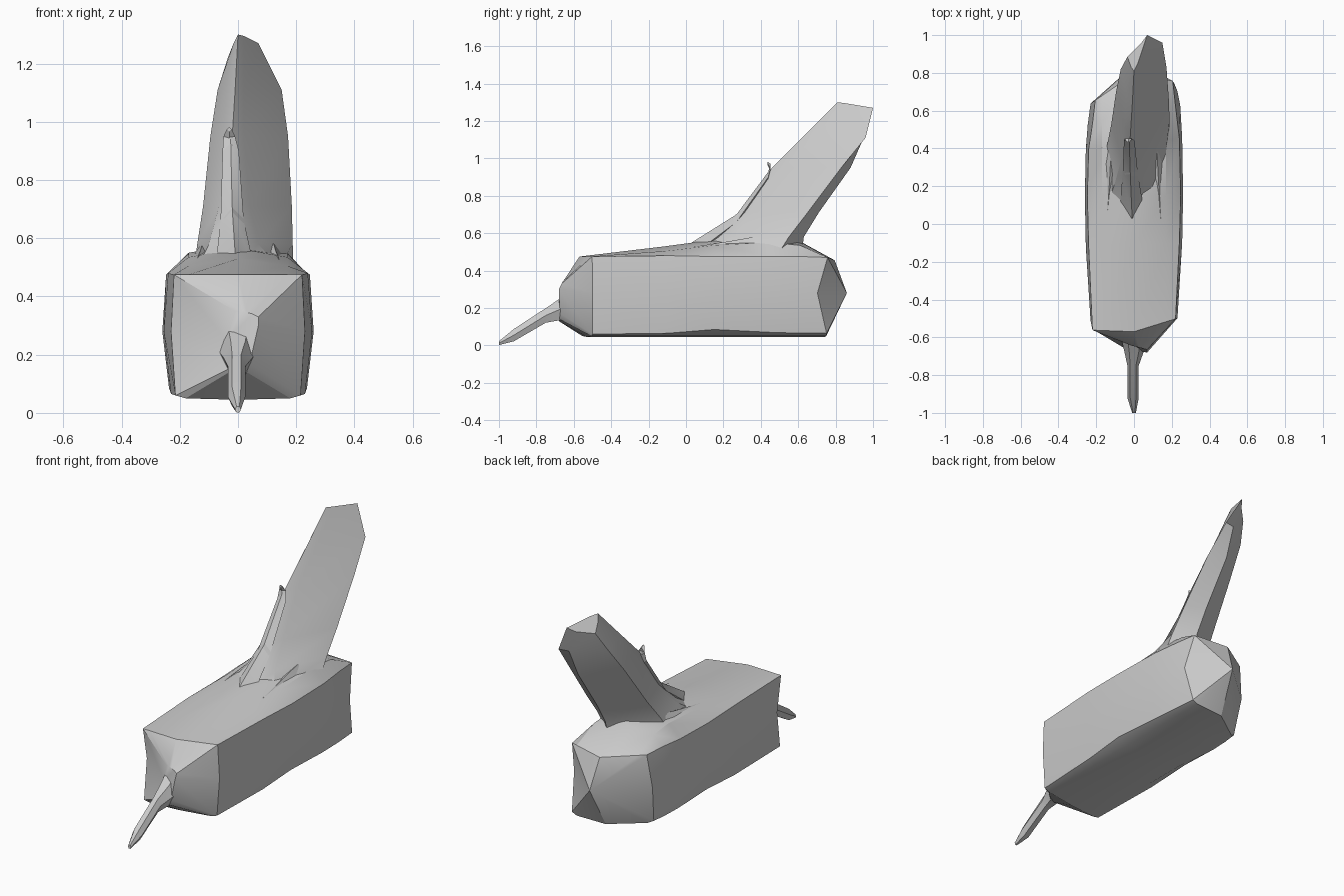
import bpy, bmesh, math
from mathutils import Vector

cube = bpy.data.objects.get("Cube")
if cube:
    bpy.data.objects.remove(cube, do_unlink=True)

# One plain grey for everything
grey = bpy.data.materials.new("plain grey")
grey.use_nodes = True
grey.diffuse_color = (0.6, 0.6, 0.6, 1)
grey.node_tree.nodes["Principled BSDF"].inputs["Base Color"].default_value = (0.6, 0.6, 0.6, 1)


def loft(name, rings, end=None, angle=25):
    """Skin a list of equal rings; the last closes with a fan to a point or a flat face."""
    bm = bmesh.new()
    loops = [[bm.verts.new(p) for p in ring] for ring in rings]
    n = len(loops[0])
    for a, b in zip(loops, loops[1:]):
        for i in range(n):
            j = (i + 1) % n
            bm.faces.new((a[i], a[j], b[j], b[i]))
    bm.faces.new(loops[0])
    if end is None:
        bm.faces.new(loops[-1])
    else:
        tip = bm.verts.new(end)
        for i in range(n):
            bm.faces.new((loops[-1][i], loops[-1][(i + 1) % n], tip))
    bmesh.ops.recalc_face_normals(bm, faces=bm.faces)
    mesh = bpy.data.meshes.new(name)
    bm.to_mesh(mesh)
    bm.free()
    mesh.materials.append(grey)
    obj = bpy.data.objects.new(name, mesh)
    bpy.context.collection.objects.link(obj)
    bpy.ops.object.select_all(action='DESELECT')
    obj.select_set(True)
    bpy.context.view_layer.objects.active = obj
    bpy.ops.object.shade_smooth_by_angle(angle=math.radians(angle))
    return obj


def body_ring(y_left, y_right, wb, wm, wt, zb, zt, zs, zr,
              bow=0, bow_low=0, pinch_left=0, pinch_right=0, tuck=0):
    """Skewed section; bow pushes the centre along y, pinch the mid sides, tuck the low left."""
    outline = [(-wb, zb), (-wm, 0.28), (-wt, zt), (-0.17, zs), (0, zr),
               (0.17, zs), (wt, zt), (wm, 0.28), (wb, zb), (0.18, 0.05), (0, 0.045), (-0.18, 0.05)]
    ring = []
    for x, z in outline:
        y = y_left + (y_right - y_left) * (x / 0.44 + 0.5)
        y += (bow if z > 0.2 else bow_low) * (1 - abs(x) / max(wb, wm, wt))
        if z == 0.28:
            y += pinch_right if x > 0 else pinch_left
        if z < 0.2 and x < 0:
            y -= tuck
        ring.append((x, y, z))
    return ring


# Nose: small off-centre patch that the front facets run to
nose = [(-0.035, -0.665, 0.15), (-0.04, -0.625, 0.25), (-0.01, -0.645, 0.35), (0.01, -0.65, 0.35),
        (0.03, -0.655, 0.345), (0.05, -0.66, 0.34), (0.07, -0.665, 0.33), (0.07, -0.68, 0.30),
        (0.04, -0.675, 0.17), (0.03, -0.675, 0.14), (0, -0.68, 0.13), (-0.03, -0.67, 0.14)]

# Body: long box with bulging sides and faceted ends
loft("body", [
    nose,
    body_ring(-0.56, -0.50, 0.215, 0.23, 0.22, 0.06, 0.475, 0.475, 0.475,
              bow=-0.04, pinch_left=0.05),
    body_ring(-0.12, -0.10, 0.23, 0.255, 0.24, 0.065, 0.48, 0.505, 0.53),
    body_ring(0.15, 0.15, 0.237, 0.26, 0.247, 0.085, 0.475, 0.535, 0.565),
    body_ring(0.40, 0.45, 0.23, 0.255, 0.24, 0.07, 0.475, 0.55, 0.58),
    body_ring(0.53, 0.62, 0.22, 0.245, 0.22, 0.065, 0.475, 0.535, 0.575, tuck=0.02),
    body_ring(0.64, 0.75, 0.21, 0.23, 0.205, 0.065, 0.47, 0.468, 0.455,
              bow=0.1, bow_low=0.045, pinch_right=-0.05, tuck=0.05),
], end=(0.02, 0.86, 0.28))


def fin_ring(z, lead, right, trail, left, flare_right, flare_left):
    return [(x, y, z) for x, y in (lead, flare_right, right, trail, left, flare_left)]


# Fin: raked blade with a flared root and a slanted tip
loft("fin", [
    fin_ring(0.50, (0, -0.02), (0.19, 0.50), (0.07, 0.62), (-0.15, 0.38), (0.14, 0.12), (-0.14, 0.10)),
    fin_ring(0.58, (-0.01, 0.12), (0.188, 0.55), (0.08, 0.63), (-0.14, 0.43), (0.07, 0.24), (-0.10, 0.22)),
    fin_ring(0.71, (-0.02, 0.28), (0.185, 0.65), (0.08, 0.71), (-0.12, 0.53), (0.04, 0.36), (-0.065, 0.35)),
    fin_ring(0.95, (-0.02, 0.46), (0.172, 0.83), (0.08, 0.88), (-0.095, 0.70), (0.02, 0.52), (-0.05, 0.53)),
    fin_ring(1.11, (-0.01, 0.62), (0.15, 0.96), (0.09, 0.95), (-0.07, 0.82), (0.02, 0.68), (-0.04, 0.69)),
    [(0, 0.81, 1.30), (0.02, 0.85, 1.295), (0.07, 1.0, 1.27),
     (0.04, 0.96, 1.24), (-0.035, 0.885, 1.22), (-0.015, 0.83, 1.27)],
])


def tube(name, stations, sides):
    """Polygonal tube along y; each station is x, y, z, half width, half height."""
    rings = []
    for x, y, z, w, h in stations:
        turns = [2 * math.pi * i / sides for i in range(sides)]
        rings.append([(x + w * math.cos(t), y, z + h * math.sin(t)) for t in turns])
    return loft(name, rings, angle=30)


# Spout: tapered, drooping from the nose
tube("spout", [(0, -0.62, 0.21, 0.065, 0.09),
               (0, -0.68, 0.19, 0.05, 0.065),
               (-0.005, -0.75, 0.16, 0.03, 0.045),
               (-0.005, -0.92, 0.055, 0.03, 0.038),
               (0, -1.0, 0.012, 0.01, 0.012)], 6)

# Spur: slim rib up the leading edge, ending in a little hook
diamond = [Vector(p) for p in ((1, 0, 0), (0, 0, 1), (-1, 0, 0), (0, 0, -1))]
loft("spur", [[Vector(c) + d * r for d in diamond] for c, r in (
    ((-0.01, 0.03, 0.48), 0.07),
    ((-0.02, 0.27, 0.66), 0.04),
    ((-0.025, 0.44, 0.90), 0.028),
    ((-0.03, 0.452, 0.95), 0.02),
    ((-0.03, 0.435, 0.975), 0.008))])

# Root pleats: low folds running from the deck into the fin
for side in (-1, 1):
    loft("root_pleat", [[(side * x, y, z) for x, y, z in tri] for tri in (
        ((0.18, -0.10, 0.48), (0.15, -0.10, 0.505), (0.11, -0.10, 0.48)),
        ((0.18, 0.20, 0.50), (0.13, 0.22, 0.555), (0.07, 0.20, 0.50)),
        ((0.14, 0.40, 0.54), (0.12, 0.42, 0.59), (0.04, 0.40, 0.55)))])
